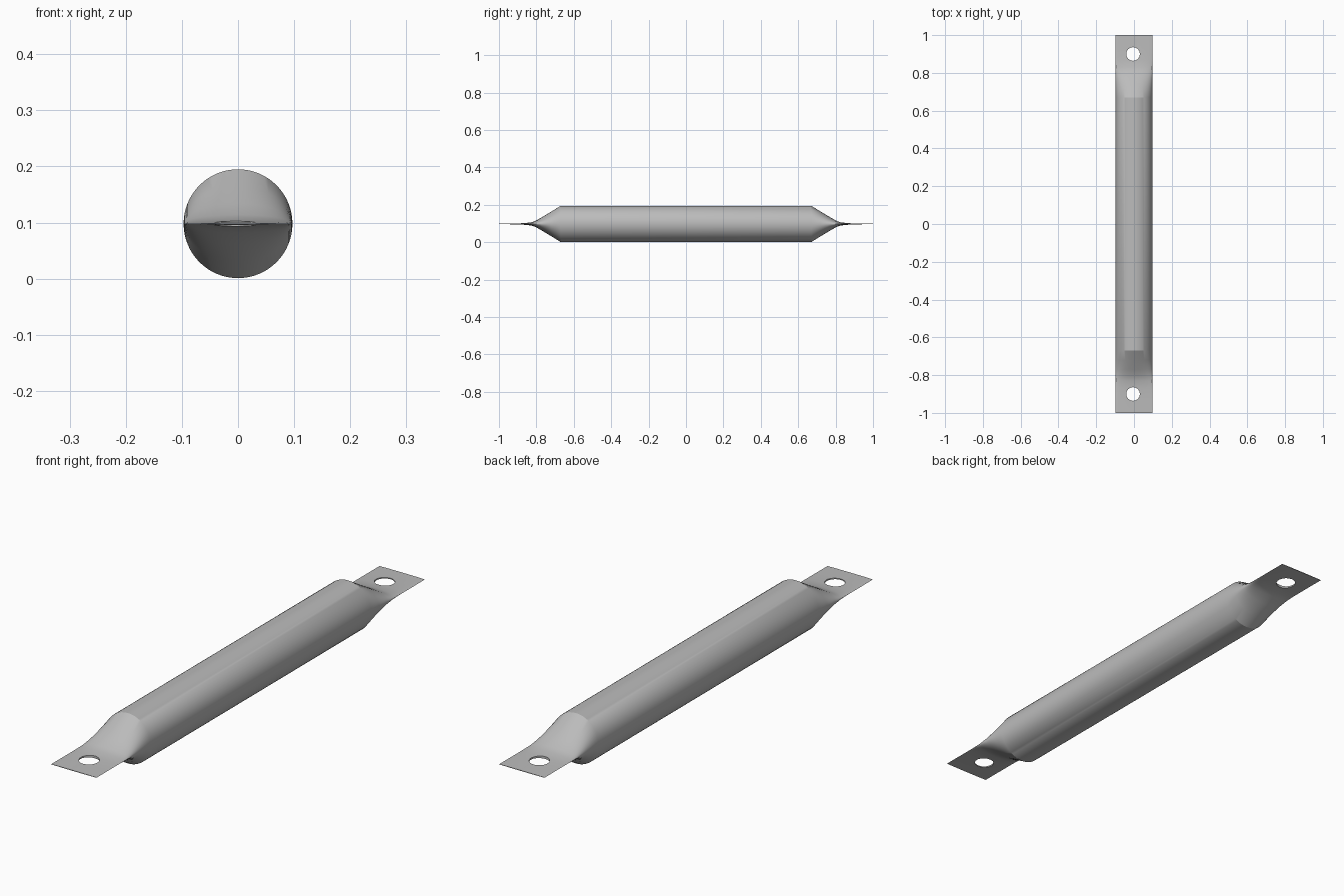
import bpy, bmesh, math

cube = bpy.data.objects.get("Cube")
if cube:
    bpy.data.objects.remove(cube, do_unlink=True)

RADIUS = 0.097
MID_Z = 0.098
SIDES = 64

steel = bpy.data.materials.new("grey_steel")
steel.use_nodes = True
colour = (0.5, 0.5, 0.5, 1)
steel.diffuse_color = colour
steel.node_tree.nodes["Principled BSDF"].inputs["Base Color"].default_value = colour

# Half profile of the strut: distance along y, half height of the section
half = [(0.67, RADIUS), (0.72, 0.066), (0.77, 0.036), (0.805, 0.016),
        (0.83, 0.008), (0.87, 0.004), (0.93, 0.002), (1.0, 0.001)]
profile = [(-y, h) for y, h in reversed(half)] + half

# Round tube whose ends are pressed flat at constant width
bm = bmesh.new()
rings = []
for y, h in profile:
    angles = [2 * math.pi * i / SIDES for i in range(SIDES)]
    rings.append([bm.verts.new((RADIUS * math.cos(a), y, MID_Z + h * math.sin(a)))
                  for a in angles])
for a, b in zip(rings, rings[1:]):
    for i in range(SIDES):
        j = (i + 1) % SIDES
        bm.faces.new((a[i], a[j], b[j], b[i]))
bm.faces.new(rings[0])
bm.faces.new(rings[-1])
bmesh.ops.recalc_face_normals(bm, faces=bm.faces)
mesh = bpy.data.meshes.new("flattened_tube")
bm.to_mesh(mesh)
bm.free()
tube = bpy.data.objects.new("flattened_tube", mesh)
bpy.context.collection.objects.link(tube)
mesh.materials.append(steel)

# Bolt hole through each flat end
for side in (-1, 1):
    bpy.ops.mesh.primitive_cylinder_add(vertices=40, radius=0.036, depth=0.2,
                                        location=(-0.005, side * 0.9, MID_Z))
    cutter = bpy.context.object
    cutter.name = "bolt_hole_cutter"
    cutter.hide_render = True
    cutter.data.materials.append(steel)
    cut = tube.modifiers.new("bolt_hole", "BOOLEAN")
    cut.operation = "DIFFERENCE"
    cut.solver = "EXACT"
    cut.object = cutter
    bpy.ops.object.select_all(action="DESELECT")
    tube.select_set(True)
    bpy.context.view_layer.objects.active = tube
    bpy.ops.object.modifier_apply(modifier=cut.name)
    bpy.data.objects.remove(cutter, do_unlink=True)

bpy.ops.object.shade_smooth_by_angle(angle=math.radians(25))
